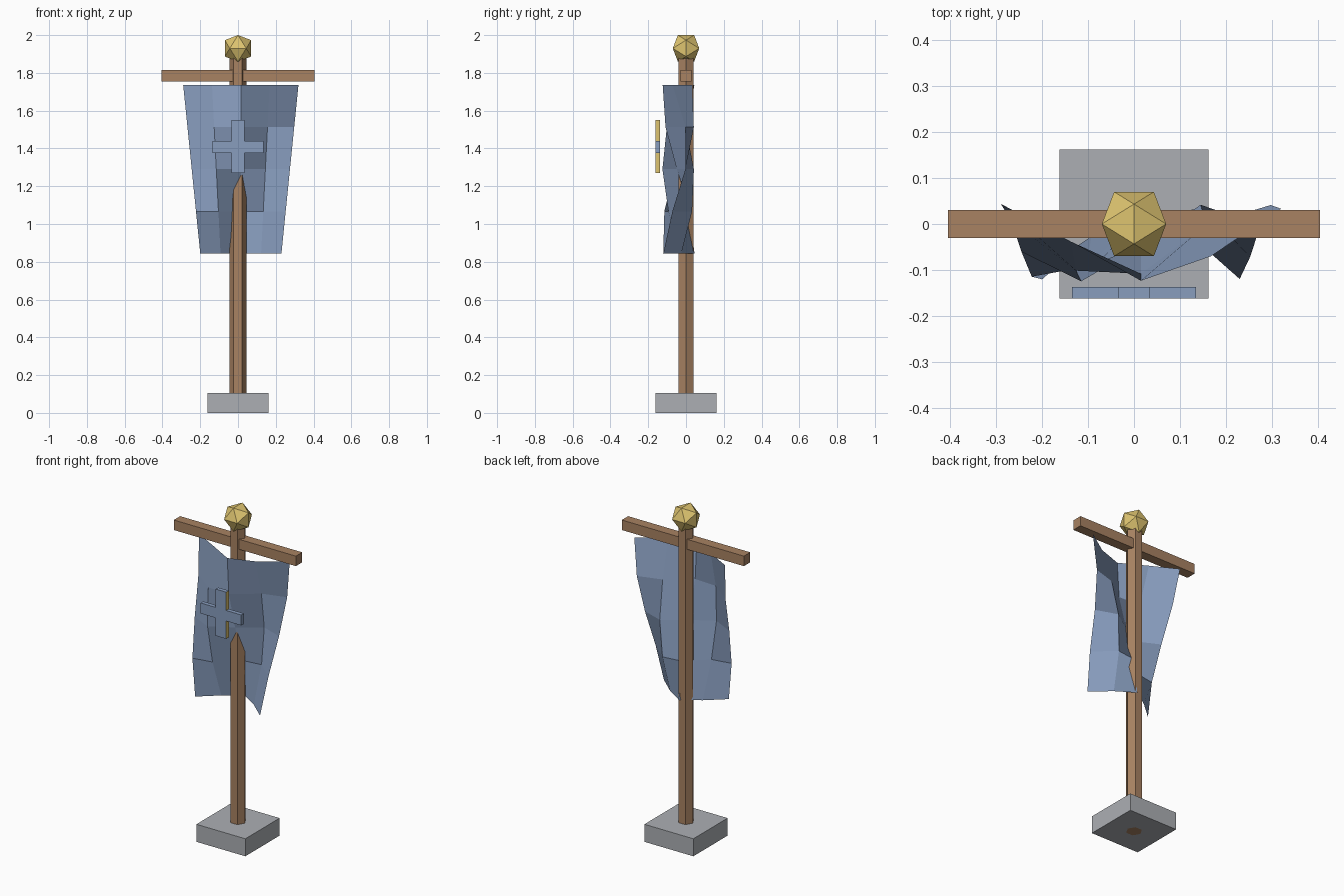
import bpy
import bmesh
from math import cos, sqrt
from mathutils import Matrix, Vector

cube = bpy.data.objects.get("Cube")
if cube:
    bpy.data.objects.remove(cube, do_unlink=True)


def material(name, *rgb):
    """Flat colour given as 0-255 display values, stored as linear."""
    linear = [((c / 255 + 0.055) / 1.055) ** 2.4 for c in rgb] + [1.0]
    mat = bpy.data.materials.new(name)
    mat.use_nodes = True
    mat.diffuse_color = linear
    mat.node_tree.nodes["Principled BSDF"].inputs["Base Color"].default_value = linear
    return mat


wood = material("brown wood", 168, 130, 98)
stone = material("grey stone", 172, 175, 180)
gold = material("gold", 222, 196, 112)
blue = material("dusty blue", 136, 157, 190)


def finish(name, bm, *mats):
    mesh = bpy.data.meshes.new(name)
    bm.to_mesh(mesh)
    bm.free()
    for mat in mats:
        mesh.materials.append(mat)
    obj = bpy.data.objects.new(name, mesh)
    bpy.context.collection.objects.link(obj)
    return obj


def box(name, size, centre, mat):
    bm = bmesh.new()
    bmesh.ops.create_cube(bm, size=1, matrix=Matrix.Translation(centre) @ Matrix.Diagonal((*size, 1)))
    return finish(name, bm, mat)


# Base and crossbar
box("base", (0.325, 0.325, 0.105), (0, 0, 0.0525), stone)
box("crossbar", (0.81, 0.06, 0.06), (0, 0, 1.785), wood)

# Six-sided pole with corners to the left and right
POLE_TOP = 1.88
bm = bmesh.new()
bmesh.ops.create_cone(bm, cap_ends=True, segments=6, radius1=0.045, radius2=0.045, depth=POLE_TOP)
xs = max(v.co.x for v in bm.verts)
if xs < 0.044:
    bmesh.ops.rotate(bm, verts=bm.verts, matrix=Matrix.Rotation(0.5235988, 3, "Z"))
bmesh.ops.translate(bm, verts=bm.verts, vec=(0, 0, POLE_TOP / 2))
finish("pole", bm, wood)

# Twenty-sided finial with a level top edge
bm = bmesh.new()
half = 0.07
short = half * 2 / (1 + sqrt(5))
for a in (-short, short):
    for b in (-half, half):
        for corner in ((0, a, b), (a, b, 0), (b, 0, a)):
            bm.verts.new(Vector(corner) + Vector((0, 0, 1.93)))
bmesh.ops.convex_hull(bm, input=bm.verts)
bmesh.ops.recalc_face_normals(bm, faces=bm.faces)
finish("finial", bm, gold)

# Hanging cloth: tapered sheet with diagonal folds
CELLS = 4
bm = bmesh.new()
rows = []
for r in range(CELLS + 1):
    t = r / CELLS
    left, right = -0.29 + 0.09 * t, 0.32 - 0.09 * t
    z = 1.735 - 0.89 * t
    rows.append([
        bm.verts.new((left + (right - left) * c / CELLS,
                      -0.04 + 0.085 * cos(0.15 + 1.4 * c + 0.83 * r), z))
        for c in range(CELLS + 1)])
for upper, lower in zip(rows, rows[1:]):
    for c in range(CELLS):
        bm.faces.new((upper[c], lower[c], lower[c + 1], upper[c + 1]))
finish("cloth", bm, blue)

# Cross emblem: one outline, extruded, with gilded upright sides
ARM, WIDTH, TOP, BOTTOM, HIGH, LOW = 0.135, 0.035, 1.55, 1.27, 1.44, 1.377
half_outline = [(WIDTH, BOTTOM), (WIDTH, LOW), (ARM, LOW), (ARM, HIGH), (WIDTH, HIGH), (WIDTH, TOP)]
outline = half_outline + [(-x, z) for x, z in reversed(half_outline)]
bm = bmesh.new()
front = bm.faces.new([bm.verts.new((x, -0.162, z)) for x, z in outline])
back = bmesh.ops.extrude_face_region(bm, geom=[front], use_keep_orig=True)["geom"]
bmesh.ops.translate(bm, verts=[g for g in back if isinstance(g, bmesh.types.BMVert)], vec=(0, 0.025, 0))
bmesh.ops.recalc_face_normals(bm, faces=bm.faces)
for face in bm.faces:
    upright_side = abs(face.normal.x) > 0.9 and abs(face.calc_center_median().x) < 0.1
    face.material_index = int(upright_side)
finish("cross_emblem", bm, blue, gold)
